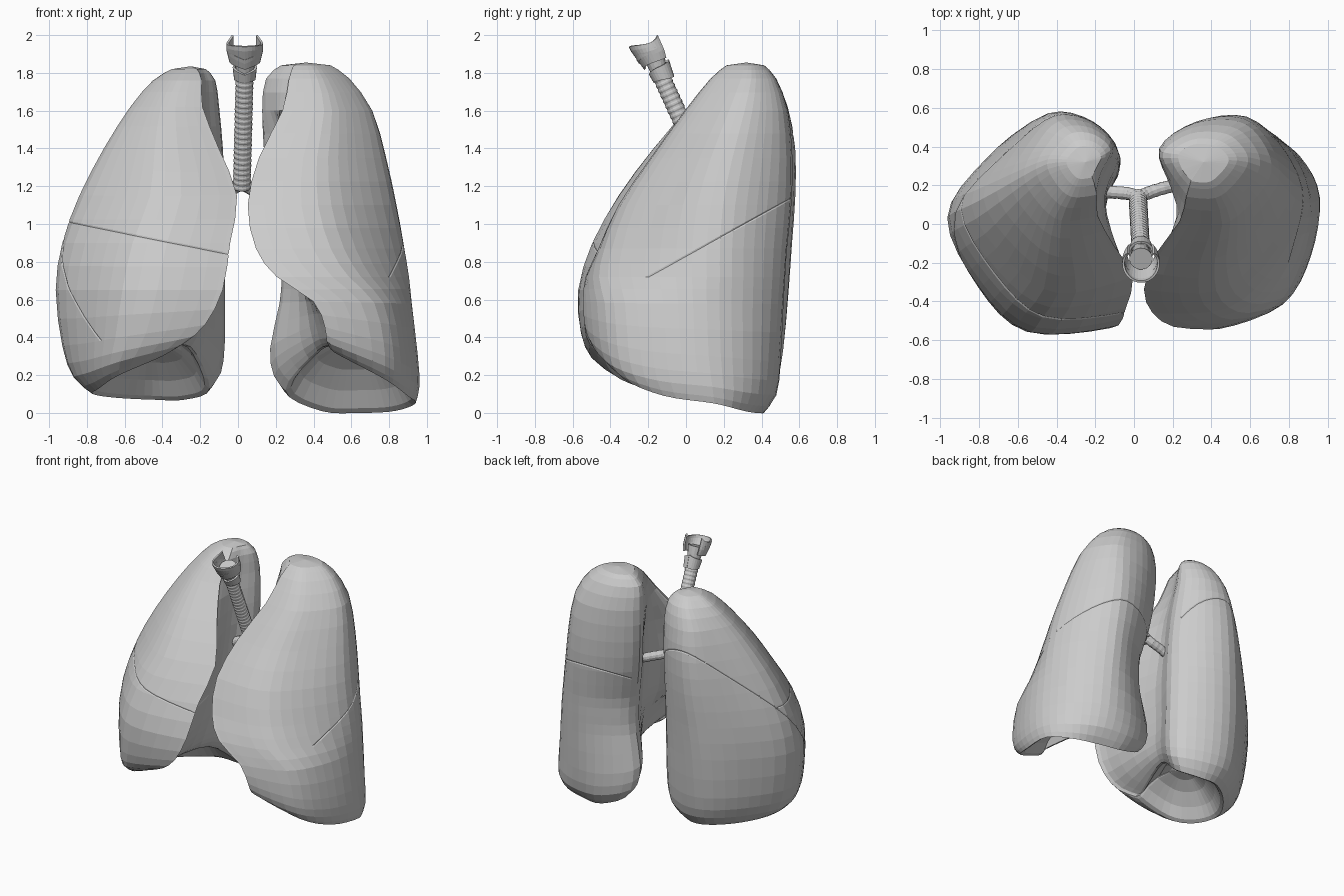
import bpy, bmesh
from math import sin, cos, pi, radians
from mathutils import Vector

if "Cube" in bpy.data.objects:
    bpy.data.objects.remove(bpy.data.objects["Cube"])


def finish(name, bm):
    bmesh.ops.recalc_face_normals(bm, faces=bm.faces)
    me = bpy.data.meshes.new(name)
    bm.to_mesh(me)
    bm.free()
    ob = bpy.data.objects.new(name, me)
    bpy.context.collection.objects.link(ob)
    return ob


def catmull(pts, n, closed):
    out, m = [], len(pts)
    for i in range(m if closed else m - 1):
        if closed:
            a, b, c, d = (pts[(i + k) % m] for k in (-1, 0, 1, 2))
        else:
            a, b, c, d = (pts[min(max(i + k, 0), m - 1)] for k in (-1, 0, 1, 2))
        for j in range(n):
            t = j / n
            out.append(b + (c - a) * (t / 2) + (a * 2 - b * 5 + c * 4 - d) * (t * t / 2)
                       + (b * 3 - a - c * 3 + d) * (t ** 3 / 2))
    if not closed:
        out.append(pts[-1].copy())
    return out


def loft(bm, rings, closed=True, caps=(None, None)):
    vr = [[bm.verts.new(p) for p in r] for r in rings]
    n = len(vr[0])
    for a, b in zip(vr, vr[1:]):
        for i in range(n if closed else n - 1):
            j = (i + 1) % n
            bm.faces.new((a[i], a[j], b[j], b[i]))
    for ring, tip in ((vr[0], caps[0]), (vr[-1], caps[1])):
        if tip is not None:
            v = bm.verts.new(tip)
            for i in range(n):
                bm.faces.new((ring[i], ring[(i + 1) % n], v))


def groove(bm, co, no, test, w=0.007, depth=0.004):
    # shallow fissure cut where a plane crosses the lung wall
    co, no = Vector(co), Vector(no).normalized()
    for off in (-w, w, 0):
        fs = [f for f in bm.faces if test(f.calc_center_median())]
        geom = fs + list({e for f in fs for e in f.edges}) + list({v for f in fs for v in f.verts})
        res = bmesh.ops.bisect_plane(bm, geom=geom, dist=1e-5, plane_co=co + no * off, plane_no=no)
    bm.normal_update()
    mid = [g for g in res['geom_cut'] if isinstance(g, bmesh.types.BMVert)]
    for v, n in [(v, v.normal.copy()) for v in mid]:
        v.co -= n * depth


def lung(name, side, rows, rim, push, dome, top, fissures):
    # each row: height, then front edge, side, back, inner back, hilum as x, y
    z0 = rows[0][0]
    keys = []
    for z, *c in rows:
        F, L, K, M, H = (Vector((c[i], c[i + 1], 0)) for i in range(0, 10, 2))

        def bulge(a, b, k, t=0.5):
            d = b - a
            return a.lerp(b, t) + Vector((d.y, -d.x, 0)) * k
        # outline runs front -> side -> back -> inner face
        ctrl = [F, bulge(F, L, push[0], .33), bulge(F, L, push[0] * .82, .67), L,
                bulge(L, K, push[1]), K, bulge(K, M, push[2]), M, H, F.lerp(H, 0.13)]
        # the lower rim rises towards the front and the inner face
        fade = max(0, 1 - (z - z0) / 0.5)
        for p, r in zip(ctrl, rim):
            p.z = z + r * fade
        keys.append(catmull(ctrl, 4, True))
    cols = [catmull([k[i] for k in keys], 2, False) for i in range(len(keys[0]))]
    rings = [list(r) for r in zip(*cols)]
    base = rings[0]
    cen = sum(base, Vector()) / len(base)
    # hollow underside that fits over the diaphragm
    under = []
    for s, h in ((0.3, 0.95), (0.55, 0.75), (0.78, 0.4), (0.92, 0.06)):
        under.append([cen.lerp(p, s) + Vector((0, 0, dome * h)) for p in base])
    bm = bmesh.new()
    loft(bm, under + rings, True, (cen + Vector((0, 0, dome)), Vector(top)))
    for v in bm.verts:
        v.co.x *= side
    bmesh.ops.recalc_face_normals(bm, faces=bm.faces)
    for f in fissures:
        groove(bm, *f)
    return finish(name, bm)


# lung on the -x side, three lobes
lung("right_lung", -1, [
    (.15, .40, -.43, .77, .00, .45, .38, .15, .28, .25, .00),
    (.23, .31, -.51, .87, .01, .48, .46, .09, .30, .22, .00),
    (.38, .20, -.54, .93, .02, .50, .50, .07, .31, .20, .00),
    (.65, .11, -.53, .965, .03, .50, .53, .07, .32, .18, .03),
    (.90, .07, -.44, .93, .06, .48, .55, .07, .33, .15, .06),
    (1.15, .03, -.28, .84, .10, .45, .57, .07, .34, .15, .10),
    (1.40, .12, -.12, .71, .17, .42, .57, .08, .37, .15, .15),
    (1.62, .20, .04, .57, .25, .39, .53, .10, .40, .17, .22),
    (1.76, .20, .15, .45, .31, .32, .47, .12, .38, .17, .27),
    (1.82, .22, .24, .35, .32, .28, .40, .17, .35, .19, .30)],
    (.15, .05, -.02, -.05, -.07, -.08, -.08, -.02, .20, .18),
    (.25, .09, .18), .2, (.25, .32, 1.835),
    [((0, 0, .85), (0, -1.1, 1), lambda c: c.z > .36 and (c.x < -.35 or c.y > .4)),
     ((-.2, 0, .87), (.2, 0, 1), lambda c: c.z > .88 + 1.1 * c.y and (c.x < -.3 or c.y < -.2))])

# lung on the +x side, with the heart notch
lung("left_lung", 1, [
    (.10, .51, -.43, .94, .15, .65, .38, .25, .32, .42, .02),
    (.18, .49, -.50, .96, .14, .66, .46, .19, .33, .40, .00),
    (.33, .48, -.53, .95, .12, .64, .49, .17, .32, .38, .00),
    (.58, .42, -.54, .92, .11, .63, .51, .22, .30, .36, .00),
    (.72, .23, -.53, .905, .11, .62, .52, .23, .30, .33, .01),
    (.87, .12, -.46, .88, .11, .61, .53, .22, .30, .31, .02),
    (1.10, .075, -.34, .835, .13, .59, .55, .17, .34, .29, .04),
    (1.35, .13, -.16, .78, .19, .57, .555, .14, .37, .27, .09),
    (1.60, .25, .01, .71, .27, .54, .53, .13, .39, .19, .19),
    (1.77, .28, .14, .59, .32, .46, .47, .15, .37, .20, .25),
    (1.84, .30, .22, .49, .33, .39, .41, .23, .36, .25, .28)],
    (.22, .08, -.01, -.05, -.09, -.10, -.09, .02, .23, .25),
    (.21, .15, .15), .22, (.36, .32, 1.855),
    [((0, 0, .83), (0, -.55, 1), lambda c: c.y > -.2 and (c.x > .6 or c.y > .4))])


def tube(bm, path, radii, sides=16):
    rings = []
    for i, p in enumerate(path):
        d = (path[min(i + 1, len(path) - 1)] - path[max(i - 1, 0)]).normalized()
        u = d.cross(Vector((.3, 1, .2))).normalized()
        w = d.cross(u)
        rings.append([p + (u * cos(2 * pi * k / sides) + w * sin(2 * pi * k / sides)) * radii[i]
                      for k in range(sides)])
    loft(bm, rings, True, (path[0], path[-1]))


# windpipe with cartilage rings
lo, hi = Vector((.02, .14, 1.19)), Vector((.035, -.135, 1.79))
n = 22 * 4
bm = bmesh.new()
tube(bm, [lo.lerp(hi, i / n) for i in range(n + 1)],
     [.048 if i % 4 in (1, 2) else .045 for i in range(n + 1)])
finish("trachea", bm)

# two main bronchi
for name, pts in (("right_bronchus", [(.02, .13, 1.24), (-.02, .155, 1.19), (-.12, .165, 1.15), (-.22, .17, 1.10)]),
                  ("left_bronchus", [(.02, .13, 1.24), (.06, .155, 1.19), (.17, .19, 1.15), (.32, .22, 1.09)])):
    path = catmull([Vector(p) for p in pts], 6, False)
    bm = bmesh.new()
    tube(bm, path, [.034 if i % 2 else .032 for i in range(len(path))], 12)
    finish(name, bm)


def plate(name, span, bottom, top, size, steps=5, n=24):
    # curved cartilage plate; angle 0 faces the front, leaning forward with height
    rings = []
    for s in range(steps + 1):
        ring = []
        for i in range(n + 1):
            q = -1 + 2 * i / n
            a = radians(span) * q
            z = bottom(abs(q)) * (1 - s / steps) + top(abs(q)) * s / steps
            r = size(z)
            ring.append(Vector((.036 + r * sin(a), -.13 - (z - 1.79) * .45 - r * cos(a) * 1.1, z)))
        rings.append(ring)
    bm = bmesh.new()
    loft(bm, rings, False)
    ob = finish(name, bm)
    mod = ob.modifiers.new("thickness", 'SOLIDIFY')
    mod.thickness = .012
    mod.offset = 0


# voice box: shield plate with rear horns, ridge below it, ring at the base
plate("thyroid_cartilage", 135, lambda q: 1.82 + .06 * q, lambda q: 1.94 + .015 * q + .043 * q ** 5,
      lambda z: .066 + .025 * min(1, max(0, (z - 1.82) / .1)))
plate("thyroid_ridge", 110, lambda q: 1.85 + .07 * q, lambda q: 1.87 + .07 * q, lambda z: .08 + .15 * (z - 1.86), 1)
plate("cricoid_cartilage", 180, lambda q: 1.75 + .03 * q, lambda q: 1.79 + .08 * q, lambda z: .05 + .12 * (z - 1.76), 3)
bm = bmesh.new()
tube(bm, [hi, Vector((.036, -.16, 1.86)), Vector((.036, -.18, 1.91))], [.042, .052, .06])
finish("larynx_lining", bm)
